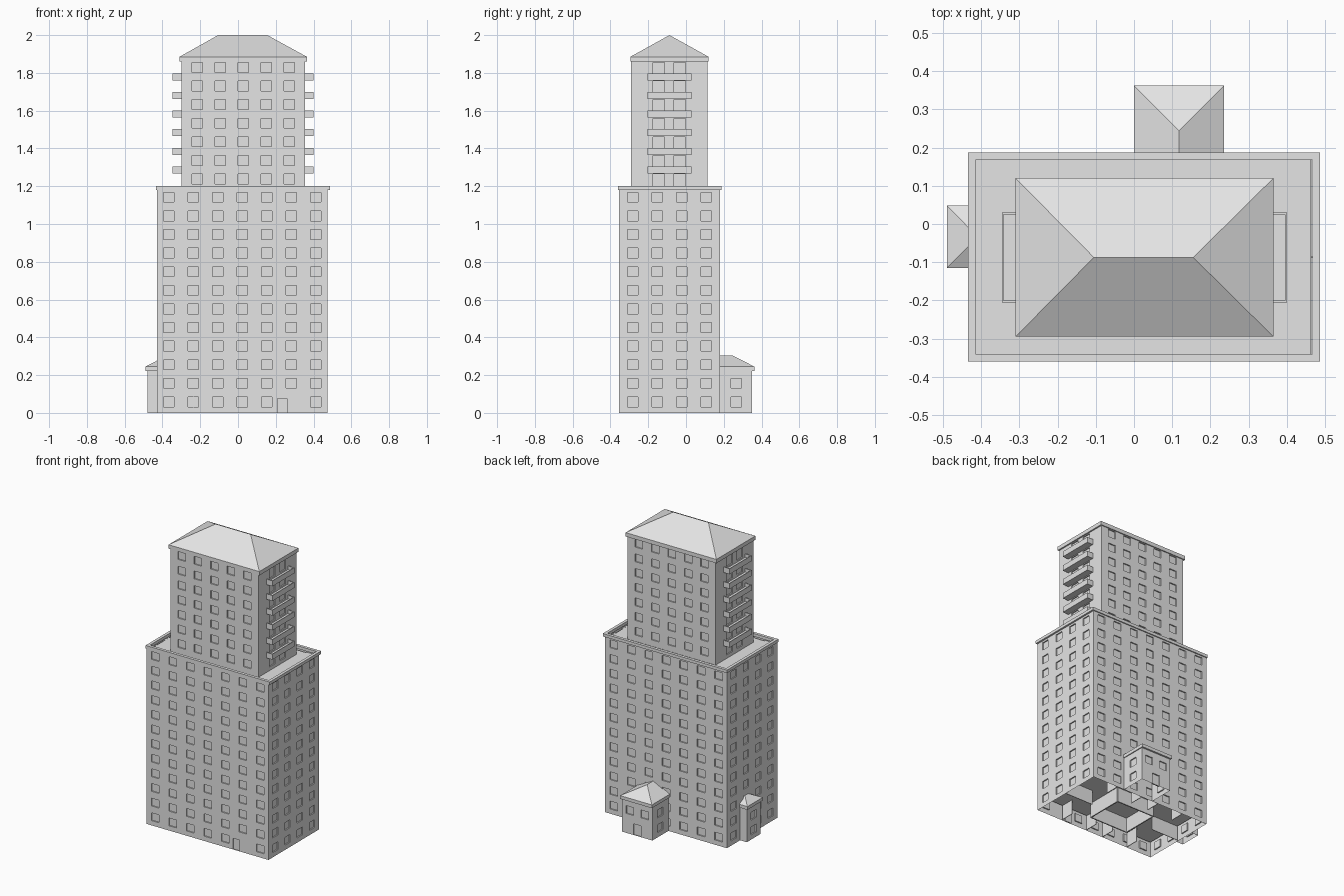
import bpy, bmesh
from mathutils import Vector

cube = bpy.data.objects.get("Cube")
if cube:
    bpy.data.objects.remove(cube, do_unlink=True)

stone = bpy.data.materials.new("light_grey_stone")
stone.use_nodes = True
stone.diffuse_color = (0.78, 0.78, 0.78, 1)
stone.node_tree.nodes["Principled BSDF"].inputs["Base Color"].default_value = (0.78, 0.78, 0.78, 1)

FLOOR = 0.0985
CX, CY = 0.0225, -0.0875


def finish(bm, name):
    bmesh.ops.remove_doubles(bm, verts=bm.verts, dist=0.0002)
    mesh = bpy.data.meshes.new(name)
    bm.to_mesh(mesh)
    bm.free()
    mesh.materials.append(stone)
    obj = bpy.data.objects.new(name, mesh)
    bpy.context.collection.objects.link(obj)
    return obj


def quad(bm, *pts):
    bm.faces.new([bm.verts.new(p) for p in pts])


def add_box(bm, x0, x1, y0, y1, z0, z1):
    v = [bm.verts.new((x, y, z)) for z in (z0, z1) for x, y in ((x0, y0), (x1, y0), (x1, y1), (x0, y1))]
    bm.faces.new(v[3::-1])
    bm.faces.new(v[4:])
    for i in range(4):
        j = (i + 1) % 4
        bm.faces.new((v[i], v[j], v[j + 4], v[i + 4]))


def wall(bm, start, end, z0, z1, openings, depth=0.008):
    """Wall seen from outside, left to right, with recessed (u0, u1, z0, z1) openings."""
    a, b = Vector((*start, 0)), Vector((*end, 0))
    along = (b - a).normalized()
    inward = Vector((-along.y, along.x, 0)) * depth
    us = sorted({0, round((b - a).length, 4)} | {round(u, 4) for o in openings for u in o[:2]})
    zs = sorted({z0, z1} | {round(z, 4) for o in openings for z in o[2:]})
    up = Vector((0, 0, 1))
    for u, u2 in zip(us, us[1:]):
        for z, z2 in zip(zs, zs[1:]):
            um, zm = (u + u2) / 2, (z + z2) / 2
            c = [a + along * p + up * q for p, q in ((u, z), (u2, z), (u2, z2), (u, z2))]
            hole = next((o for o in openings if o[0] < um < o[1] and o[2] < zm < o[3]), None)
            if not hole:
                quad(bm, *c)
                continue
            d = [p + inward for p in c]
            quad(bm, *d)
            rim = (z - hole[2], hole[1] - u2, hole[3] - z2, u - hole[0])
            for i in range(4):
                if abs(rim[i]) < 0.0002:
                    j = (i + 1) % 4
                    quad(bm, c[i], c[j], d[j], d[i])


def windows(length, columns, pitch, base, rows, width=0.056, sill=0.032, head=0.084):
    out = []
    for k in range(columns):
        u = length / 2 + (k - (columns - 1) / 2) * pitch
        out += [(u - width / 2, u + width / 2, base + r * FLOOR + sill, base + r * FLOOR + head)
                for r in range(rows)]
    return out


def four_walls(name, x0, x1, y0, y1, z0, z1, front, right, back, left):
    bm = bmesh.new()
    corners = [(x0, y0), (x1, y0), (x1, y1), (x0, y1)]
    for i, holes in enumerate((front, right, back, left)):
        if holes is not None:
            wall(bm, corners[i], corners[(i + 1) % 4], z0, z1, holes)
    return finish(bm, name)


def hip_roof(name, x0, x1, y0, y1, z, ridge_a, ridge_b, top, lip=0.022):
    """Eaves slab with a hipped roof; ridge runs from ridge_a to ridge_b along its axis."""
    bm = bmesh.new()
    add_box(bm, x0, x1, y0, y1, z - lip, z)
    a, b = (*ridge_a, top), (*ridge_b, top)
    p, q, r, s = (x0, y0, z), (x1, y0, z), (x1, y1, z), (x0, y1, z)
    if ridge_a[1] == ridge_b[1]:
        sides = ((p, q, b, a), (q, r, b), (r, s, a, b), (s, p, a))
    else:
        sides = ((p, q, a), (q, r, b, a), (r, s, b), (s, p, a, b))
    for f in sides:
        quad(bm, *f)
    finish(bm, name)


# Main block walls, with an entrance at the front
BX0, BX1, BY0, BY1 = -0.43, 0.475, -0.355, 0.18
wide = windows(BX1 - BX0, 7, 0.13, 0, 12)
deep = windows(BY1 - BY0, 4, 0.13, 0, 12)
door = (0.64, 0.69, 0, 0.075)
front = [w for w in wide if w[2] > 0.1 or w[1] < door[0] - 0.01 or w[0] > door[1] + 0.01] + [door]
four_walls("main_block", BX0, BX1, BY0, BY1, 0, 1.19, front, deep, wide, deep)

# Parapet ring
bm = bmesh.new()
ox0, ox1, oy0, oy1, w = -0.435, 0.487, -0.36, 0.187, 0.02
add_box(bm, ox0, ox1, oy0, oy0 + w, 1.18, 1.2)
add_box(bm, ox0, ox1, oy1 - w, oy1, 1.18, 1.2)
add_box(bm, ox0, ox0 + w, oy0 + w, oy1 - w, 1.18, 1.2)
add_box(bm, ox1 - w, ox1, oy0 + w, oy1 - w, 1.18, 1.2)
finish(bm, "parapet")

# Flat terrace
bm = bmesh.new()
add_box(bm, BX0 + 0.012, BX1 - 0.012, BY0 + 0.012, BY1 - 0.012, 1.15, 1.17)
finish(bm, "terrace")

# Ground floor seen from beneath: ceiling, core and partitions
bm = bmesh.new()
add_box(bm, BX0 + 0.01, BX1 - 0.01, BY0 + 0.01, BY1 - 0.01, 0.098, 0.104)
finish(bm, "ground_floor_ceiling")
bm = bmesh.new()
kx, ky, t = 0.143, 0.128, 0.008
for s in (-1, 1):
    add_box(bm, CX - kx, CX + kx, CY + s * ky - t / 2, CY + s * ky + t / 2, 0, 0.1)
    add_box(bm, CX + s * kx - t / 2, CX + s * kx + t / 2, CY - ky, CY + ky, 0, 0.1)
finish(bm, "core_walls")
bm = bmesh.new()
for s in (-1, 1):
    for x in (-0.26, -0.065, 0.065, 0.26):
        y = sorted((CY + s * (ky + 0.04), CY + s * 0.26))
        add_box(bm, CX + x - 0.002, CX + x + 0.002, *y, 0, 0.1)
    x = sorted((CX + s * 0.24, CX + s * 0.445))
    add_box(bm, *x, CY - 0.002, CY + 0.002, 0, 0.1)
finish(bm, "partitions")

# Upper tower with balcony doors on its sides
TX0, TX1, TY0, TY1 = -0.30, 0.355, -0.29, 0.113
facade = windows(TX1 - TX0, 5, 0.122, 1.18, 7)
side = windows(TY1 - TY0, 2, 0.11, 1.18, 7, 0.06, 0.014, 0.084)
four_walls("tower", TX0, TX1, TY0, TY1, 1.16, 1.87, facade, side, facade, side)
hip_roof("tower_roof", -0.31, 0.365, -0.295, 0.12, 1.885, (-0.105, CY), (0.155, CY), 2.0, 0.026)

# Balconies: open trays on both tower sides
bm = bmesh.new()
for x0, x1, outer in ((-0.346, TX0, -0.346), (TX1, 0.4, 0.395)):
    for k in range(6):
        z = 1.268 + k * FLOOR
        add_box(bm, x0, x1, -0.205, 0.03, z, z + 0.014)
        add_box(bm, outer, outer + 0.005, -0.205, 0.03, z + 0.014, z + 0.037)
        for y in (-0.205, 0.025):
            add_box(bm, x0, x1, y, y + 0.005, z + 0.014, z + 0.037)
finish(bm, "balconies")

# Rear annex
rear = windows(0.225, 2, 0.11, FLOOR, 1) + [(0.083, 0.142, 0, 0.075)]
rear_side = windows(0.17, 1, 0.1, 0, 2)
four_walls("rear_annex", 0.005, 0.23, 0.18, 0.35, 0, 0.23, None, rear_side, rear, rear_side)
hip_roof("rear_annex_roof", 0, 0.236, 0.126, 0.362, 0.245, (0.118, 0.175), (0.118, 0.244), 0.305)

# Side annex
porch = windows(0.145, 1, 0.1, 0, 2)
four_walls("side_annex", -0.48, -0.43, -0.105, 0.04, 0, 0.23, [], None, [], porch)
hip_roof("side_annex_roof", -0.49, -0.33, -0.115, 0.048, 0.245, (-0.409, -0.0335), (-0.408, -0.0335), 0.287)
